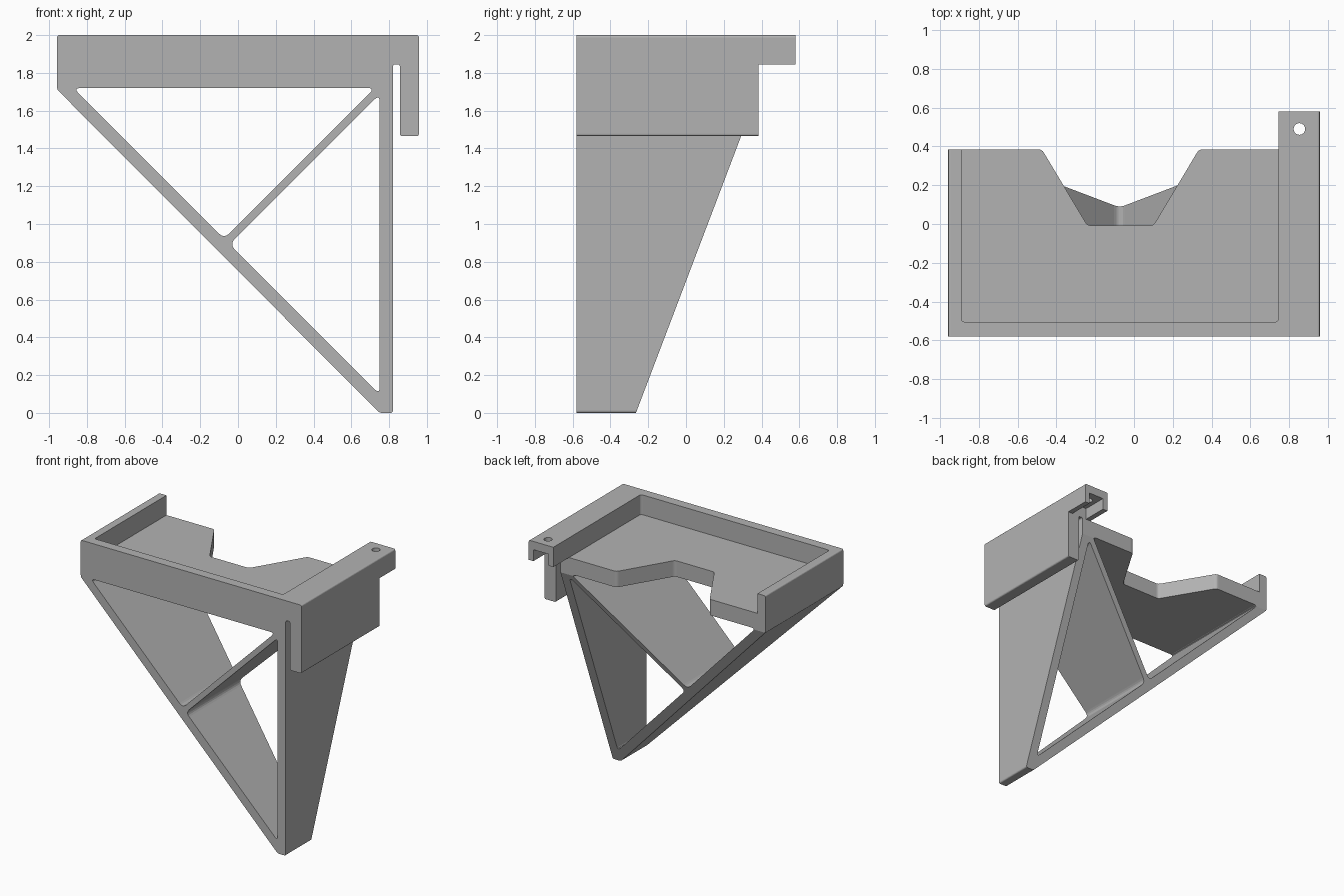
import bpy, bmesh, math
from mathutils import Vector

if "Cube" in bpy.data.objects:
    bpy.data.objects.remove(bpy.data.objects["Cube"], do_unlink=True)

grey = bpy.data.materials.new("plain_grey")
grey.use_nodes = True
grey.diffuse_color = (0.45, 0.45, 0.45, 1)
grey.node_tree.nodes["Principled BSDF"].inputs["Base Color"].default_value = (0.45, 0.45, 0.45, 1)


def fillet(points, size, steps=5):
    """Round every corner of a closed profile."""
    out = []
    for i, p in enumerate(points):
        v = Vector(p)
        a = v + (Vector(points[i - 1]) - v).normalized() * size
        b = v + (Vector(points[(i + 1) % len(points)]) - v).normalized() * size
        for k in range(steps + 1):
            t = k / steps
            out.append(a * (1 - t) ** 2 + v * 2 * t * (1 - t) + b * t * t)
    return out


def prism(name, axis, points, lo, hi, size=0):
    """Extrude a profile along one axis from lo to hi."""
    place = {"x": lambda p, t: (t, p[0], p[1]),
             "y": lambda p, t: (p[0], t, p[1]),
             "z": lambda p, t: (p[0], p[1], t)}[axis]
    profile = fillet(points, size) if size else points
    bm = bmesh.new()
    face = bm.faces.new([bm.verts.new(place(p, lo)) for p in profile])
    ext = bmesh.ops.extrude_face_region(bm, geom=[face])
    moved = [g for g in ext["geom"] if isinstance(g, bmesh.types.BMVert)]
    bmesh.ops.translate(bm, verts=moved, vec=place((0, 0), hi - lo))
    if len(bm.faces) == len(profile) + 1:
        bm.faces.new([v for v in bm.verts if v not in moved])
    bmesh.ops.recalc_face_normals(bm, faces=bm.faces)
    mesh = bpy.data.meshes.new(name)
    bm.to_mesh(mesh)
    bm.free()
    mesh.materials.append(grey)
    ob = bpy.data.objects.new(name, mesh)
    bpy.context.collection.objects.link(ob)
    return ob


def box(x0, x1, y0, y1):
    return [(x0, y0), (x1, y0), (x1, y1), (x0, y1)]


FRONT, BACK, END = -0.58, 0.385, 0.58
FLOOR, CLIP_X = 1.845, 0.745

# Bracket: shelf band, triangular frame and hooked side plate in one outline
bracket = prism("shelf_bracket", "y", [
    (-0.958, 2), (0.958, 2), (0.958, 1.465), (0.857, 1.465), (0.857, FLOOR),
    (0.82, FLOOR), (0.82, 0), (0.75, 0), (-0.958, 1.712)], FRONT, END, 0.014)

cutters = [
    # Two triangular openings leaving the diagonal brace
    prism("upper_opening", "y", [(-0.872, 1.72), (0.725, 1.72), (-0.074, 0.922)], -1, 1, 0.04),
    prism("lower_opening", "y", [(0.75, 1.687), (0.75, 0.098), (-0.045, 0.893)], -1, 1, 0.04),
    # Sloping back of the frame
    prism("back_slope", "x", [(-0.303, -0.1), (BACK, 1.71), (BACK, FLOOR),
                              (1, FLOOR), (1, -0.1)], -2, 0.838),
    # Back end of the hooked side plate
    prism("plate_end", "z", box(0.838, 2, BACK, 1), 1, FLOOR),
    # Back edge of the tray with its tapered notch
    prism("tray_notch", "z", [(-2, BACK), (-0.475, BACK), (-0.24, -0.008), (0.1, -0.008),
                              (0.335, BACK), (CLIP_X, BACK), (CLIP_X, 1), (-2, 1)],
          1.68, 3, 0.02),
    # Tray recess, open at the back
    prism("tray_recess", "z", box(-0.89, CLIP_X, -0.505, 1), FLOOR, 3, 0.02),
    # Channel under the rear tab
    prism("tab_channel", "y", box(0.787, 0.918, 1.7, 1.935), BACK, 1),
    # Screw hole in the rear tab
    prism("tab_hole", "z", [(0.853 + 0.03 * math.cos(k * math.tau / 24),
                             0.49 + 0.03 * math.sin(k * math.tau / 24))
                            for k in range(24)], 1.9, 3),
]

bpy.context.view_layer.objects.active = bracket
for cutter in cutters:
    cutter.hide_render = True
    mod = bracket.modifiers.new(cutter.name, "BOOLEAN")
    mod.operation = "DIFFERENCE"
    mod.solver = "EXACT"
    mod.object = cutter
    bpy.ops.object.modifier_apply(modifier=mod.name)
for cutter in cutters:
    bpy.data.objects.remove(cutter, do_unlink=True)
